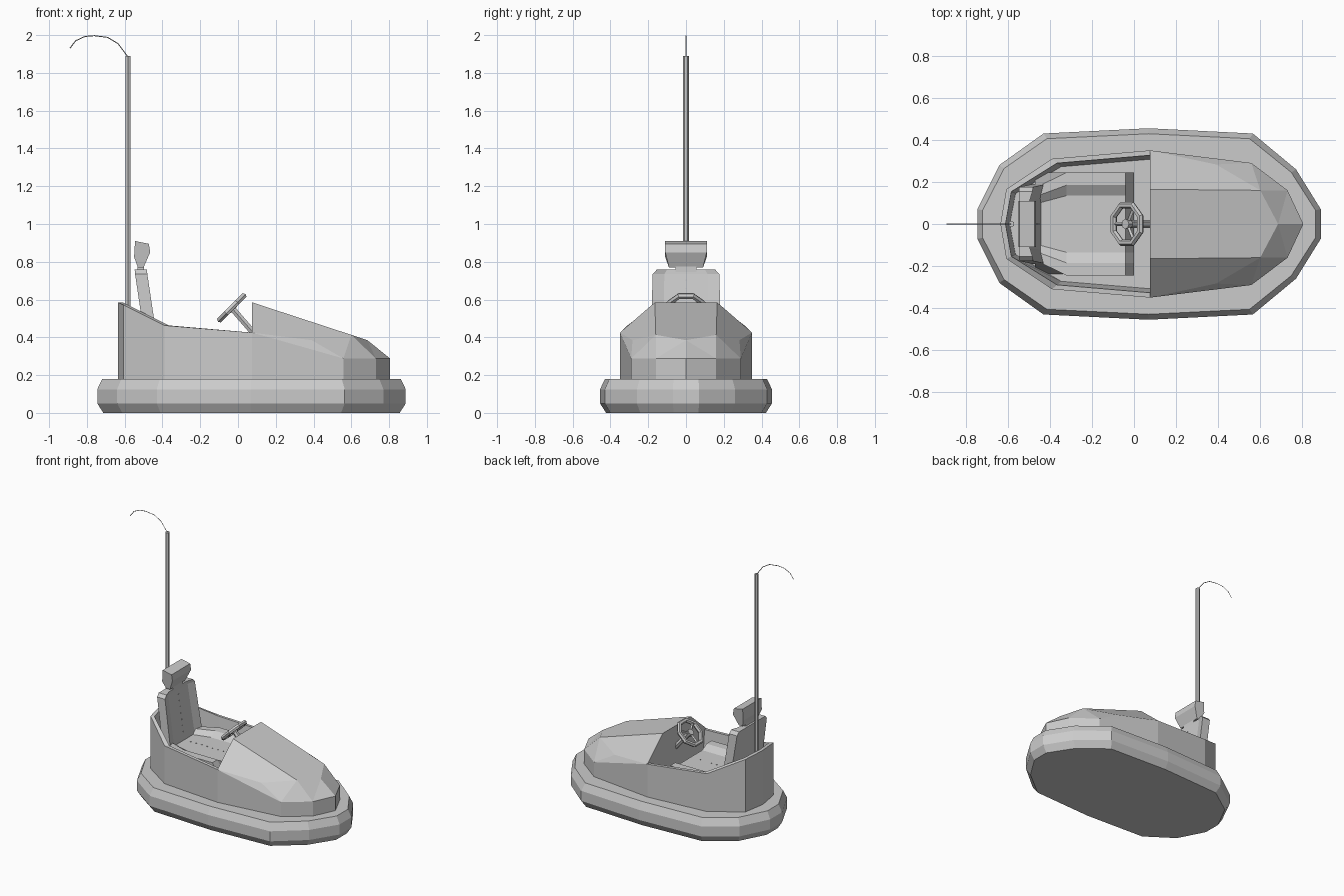
import bpy, bmesh, math
from mathutils import Vector, Matrix

if "Cube" in bpy.data.objects:
    bpy.data.objects.remove(bpy.data.objects["Cube"])


def make(name, verts, faces):
    me = bpy.data.meshes.new(name)
    me.from_pydata(verts, [], faces)
    bm = bmesh.new()
    bm.from_mesh(me)
    bmesh.ops.recalc_face_normals(bm, faces=bm.faces)
    bm.to_mesh(me)
    bm.free()
    ob = bpy.data.objects.new(name, me)
    bpy.context.collection.objects.link(ob)
    return ob


def loft(name, loops, cap_start=True, cap_end=True, closed=True):
    n = len(loops[0])
    verts = [p for loop in loops for p in loop]
    faces = []
    for k in range(len(loops) - 1):
        for i in range(n if closed else n - 1):
            j = (i + 1) % n
            faces.append((k*n + i, k*n + j, (k+1)*n + j, (k+1)*n + i))
    if cap_start:
        faces.append(tuple(range(n)))
    if cap_end:
        faces.append(tuple(range((len(loops) - 1)*n, len(loops)*n)))
    return make(name, verts, faces)


def rod(name, points, r, sides):
    pts = [Vector(p) for p in points]
    loops = []
    for i, p in enumerate(pts):
        d = (pts[min(i + 1, len(pts) - 1)] - pts[max(i - 1, 0)]).normalized()
        u = Vector((0, 1, 0))
        if abs(d.y) > 0.9:
            u = Vector((1, 0, 0))
        u = (u - d*u.dot(d)).normalized()
        v = d.cross(u)
        loops.append([p + r*(math.cos(a)*u + math.sin(a)*v)
                      for a in (2*math.pi*k/sides for k in range(sides))])
    return loft(name, loops)


# Mirrors a half outline by flipping the second coordinate
def both_sides(half):
    return half + [(p[0], -p[1], *p[2:]) for p in reversed(half) if p[1] != 0]


# Rubber bumper: one outline lofted through an inset profile
outline = both_sides([(.888, .07), (.77, .26), (.565, .43), (.07, .455),
                      (-.43, .43), (-.64, .28), (-.745, .07)])
loft("bumper", [[(.07 + (x - .07)*(1 - d/.815), y*(1 - d/.455), z) for x, y in outline]
                for z, d in ((0, .032), (.05, 0), (.125, 0), (.18, .026))])

# Cockpit tub: outer wall, rim, inner wall and floor
rim = both_sides([(.075, .35, .425), (-.39, .31, .463), (-.607, .165, .572), (-.635, 0, .585)])


def tub_loop(inset, z=None):
    out = []
    for x, y, top in rim:
        nx = x if x > 0 else x + inset*1.1
        out.append((nx, y*(1 - inset/.33), top if z is None else z))
    return out


loft("tub", [tub_loop(0, .17), tub_loop(0), tub_loop(.022), tub_loop(.04, .22)],
     cap_start=False, closed=False)

# Hood: half shape mirrored across the centre line
hood = make("hood", [
    (.075, .35, .17), (.558, .29, .17), (.73, .16, .17), (.805, 0, .17),
    (.075, .35, .425), (.39, .283, .385), (.558, .29, .288), (.73, .16, .288),
    (.805, 0, .288), (.075, .165, .585), (.6, .16, .413), (.685, 0, .385),
    (.075, 0, .585), (.075, 0, .17)],
    [(0, 1, 6, 4), (4, 6, 5), (1, 2, 7, 6), (2, 3, 8, 7), (4, 5, 10, 9), (5, 6, 10),
     (6, 7, 10), (7, 11, 10), (7, 8, 11), (9, 10, 11, 12), (0, 4, 9, 12, 13)])
mod = hood.modifiers.new("mirror", 'MIRROR')
mod.use_axis = (False, True, False)

# Seat cushion: dished section (z, y), top narrowing at the back, front edge sloping down
section = both_sides([(.2, .245), (.405, .245), (.405, .185), (.375, .135)])
loft("seat_cushion", [[(x, y*(w if z > .3 else 1), z - (drop if z > .3 else 0))
                       for z, y in section]
                      for x, w, drop in ((-.47, .7, 0), (-.32, 1, 0), (-.04, 1, 0), (0, 1, .07))])

# Seat back: leaning, with raised side bolsters
loft("seat_back", [[(x + dx, s*w, z) for dx, s in both_sides(
    [(0, 1), (.065, 1), (.048, .65)])]
    for z, x, w in ((.3, -.48, .19), (.735, -.545, .176), (.758, -.547, .155))])

# Headrest and its neck
side = [(-.545, .91), (-.472, .895), (-.465, .85), (-.5, .77), (-.53, .77), (-.55, .825)]
width = [.11, .11, .11, .09, .09, .11]
loft("headrest", [[(x, s*w, z) for (x, z), w in zip(side, width)] for s in (-1, 1)])
loft("headrest_neck", [[(-.532, -.055, z), (-.498, -.055, z), (-.498, .055, z), (-.532, .055, z)]
                       for z in (.74, .78)])

# Upholstery buttons along the seat centre line
dots = [(-.39 + .045*i, 0, .375) for i in range(7)]
dots += [(-.432 - .0067*i, 0, .3 + .0447*i) for i in range(3, 10)]
for i, p in enumerate(dots):
    bpy.ops.mesh.primitive_cube_add(size=.006, location=p)
    bpy.context.object.name = f"seat_button_{i + 1}"

# Power pole and curved contact wire
rod("pole", [(-.583, 0, .22), (-.583, 0, 1.89)], .015, 6)
rod("contact_wire", [(-.583, 0, 1.885), (-.635, 0, 1.955), (-.69, 0, 1.988), (-.76, 0, 1.997),
                     (-.81, 0, 1.993), (-.86, 0, 1.97), (-.89, 0, 1.93)], .0025, 4)

# Steering wheel: octagonal ring, hub, three spokes and column
centre = Vector((-.033, 0, .556))
tilt = Matrix.Rotation(math.radians(-45), 4, 'Y')
bpy.ops.mesh.primitive_torus_add(major_segments=8, minor_segments=6,
                                 major_radius=.096, minor_radius=.016)
wheel = bpy.context.object
wheel.name = "steering_wheel"
wheel.matrix_world = Matrix.Translation(centre) @ tilt @ Matrix.Rotation(math.pi/8, 4, 'Z')
axis = tilt @ Vector((0, 0, 1))
rod("wheel_hub", [centre - axis*.015, centre + axis*.012], .024, 8)
for i, a in enumerate((60, 180, 300)):
    a = math.radians(a)
    rod(f"wheel_spoke_{i + 1}",
        [centre, centre + tilt @ Vector((.09*math.cos(a), .09*math.sin(a), 0))], .009, 4)
rod("steering_column", [centre, (.085, 0, .42)], .018, 6)
